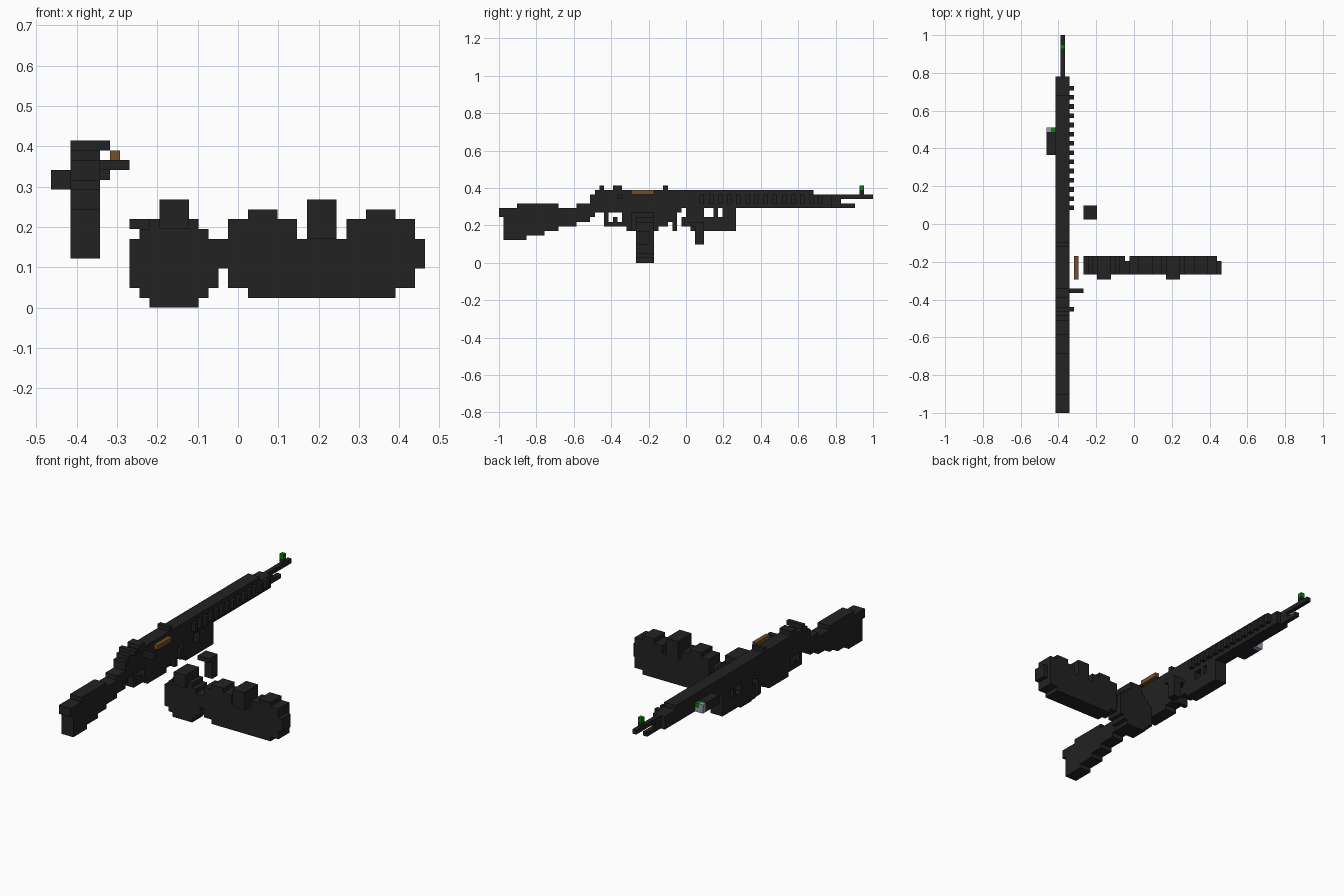
import bpy
import bmesh
from itertools import product
from mathutils import Vector

if "Cube" in bpy.data.objects:
    bpy.data.objects.remove(bpy.data.objects["Cube"], do_unlink=True)

UNIT = 2 / 82  # edge of one block
GUN_X = (-17, -14)  # thickness of the rifle in blocks
DRUM_Y = (-11, -7)  # thickness of the drums in blocks


def make_material(name, colour):
    mat = bpy.data.materials.new(name)
    mat.use_nodes = True
    mat.diffuse_color = (*colour, 1)
    mat.node_tree.nodes["Principled BSDF"].inputs["Base Color"].default_value = (*colour, 1)
    return mat


black = make_material("gunmetal black", (0.016, 0.016, 0.016))
brown = make_material("wood brown", (0.17, 0.08, 0.02))
green = make_material("sight green", (0.002, 0.22, 0.002))
lilac = make_material("lens lilac", (0.32, 0.33, 0.45))


def build(name, mat, boxes):
    """Fill whole blocks from (x, y, z) ranges and keep only the outer skin."""
    cells = set()
    for box in boxes:
        cells.update(product(*(range(*span) for span in box)))
    bm = bmesh.new()
    for cell in cells:
        for axis, side in product(range(3), (0, 1)):
            step = list(cell)
            step[axis] += 2 * side - 1
            if tuple(step) in cells:
                continue
            u, v = (axis + 1) % 3, (axis + 2) % 3
            corners = []
            for du, dv in ((0, 0), (1, 0), (1, 1), (0, 1)):
                point = Vector(cell)
                point[axis] += side
                point[u] += du
                point[v] += dv
                corners.append(bm.verts.new(point * UNIT))
            bm.faces.new(corners if side else corners[::-1])
    bmesh.ops.remove_doubles(bm, verts=bm.verts, dist=UNIT / 10)
    mesh = bpy.data.meshes.new(name)
    bm.to_mesh(mesh)
    bm.free()
    mesh.materials.append(mat)
    obj = bpy.data.objects.new(name, mesh)
    bpy.context.collection.objects.link(obj)
    return obj


def side_profile(name, columns, x=GUN_X):
    """Columns are (y start, y end, z bottom, z top)."""
    return build(name, black, [(x, (a, b), (lo, hi)) for a, b, lo, hi in columns])


def front_rows(rows, y=DRUM_Y):
    """Rows are (x start, x end, z bottom, z top)."""
    return [((a, b), y, (lo, hi)) for a, b, lo, hi in rows]


# Shoulder stock, stepping up towards the receiver
side_profile("stock", [
    (-41, -40, 10, 12), (-40, -35, 5, 12), (-37, -35, 12, 13),
    (-35, -31, 6, 13), (-31, -28, 7, 13), (-28, -24, 8, 12),
    (-24, -21, 9, 13), (-21, -20, 10, 15),
])

# Receiver, handguard and the stepped nose
side_profile("receiver", [
    (-20, 28, 12, 16), (28, 32, 12, 15), (-20, -1, 11, 12),
    (-16, -14, 16, 17), (-5, -4, 16, 17),
])
build("rear_sight", black, [((-17, -13), (-19, -18), (16, 17))])
build("bolt_handle", black, [((-14, -11), (-15, -14), (14, 15))])
build("handguard_ribs", black,
      [((-14, -13), (y, y + 1), (13, 15)) for y in range(3, 30, 2)])

# Barrel, gas tube and front sight
side_profile("barrel", [
    (32, 34, 12, 15), (34, 41, 14, 15), (34, 37, 12, 13), (38, 39, 15, 16),
], x=(-16, -15))
build("front_sight_tip", green, [((-16, -15), (38, 39), (16, 17))])

# Trigger group, magazine well and lower grip
side_profile("trigger_guard", [(-18, -17, 8, 11), (-17, -14, 8, 9), (-16, -15, 9, 10)])
side_profile("magazine_well", [(-14, -4, 8, 11), (-13, -6, 7, 8), (-4, -2, 9, 11)])
side_profile("lower_grip", [
    (-3, -2, 7, 9), (-1, 11, 8, 10), (1, 11, 7, 8),
    (0, 4, 10, 12), (6, 7, 10, 12), (8, 11, 10, 12),
])

# Side light with lens
build("side_light", black, [((-19, -17), (15, 20), (12, 14))])
build("light_lens", lilac, [((-19, -18), (20, 21), (12, 14)),
                            ((-18, -17), (20, 21), (12, 13))])
build("light_dot", green, [((-18, -17), (20, 21), (13, 14))])

# Loose wooden block beside the receiver
build("wood_block", brown, [((-13, -12), (-12, -7), (15, 16))])

# Loose hand grip: plate with a post
build("hand_grip", black, [((-11, -8), (1, 4), (8, 9)), ((-10, -8), (2, 4), (4, 8))])

# Single drum
build("single_drum", black, front_rows([
    (-9, -4, 0, 9), (-10, -3, 1, 8), (-11, -2, 2, 7),
]) + [((-8, -5), (-12, -7), (8, 11))])

# Bridge and double drum
build("drum_bridge", black, [((-2, -1), (-11, -8), (4, 7))])
build("double_drum", black, front_rows([
    (1, 16, 1, 7), (-1, 18, 2, 7), (-1, 6, 7, 9), (11, 18, 7, 9),
    (1, 4, 9, 10), (13, 16, 9, 10),
]) + [((18, 19), (-11, -8), (4, 7)), ((7, 10), (-12, -7), (7, 11))])
